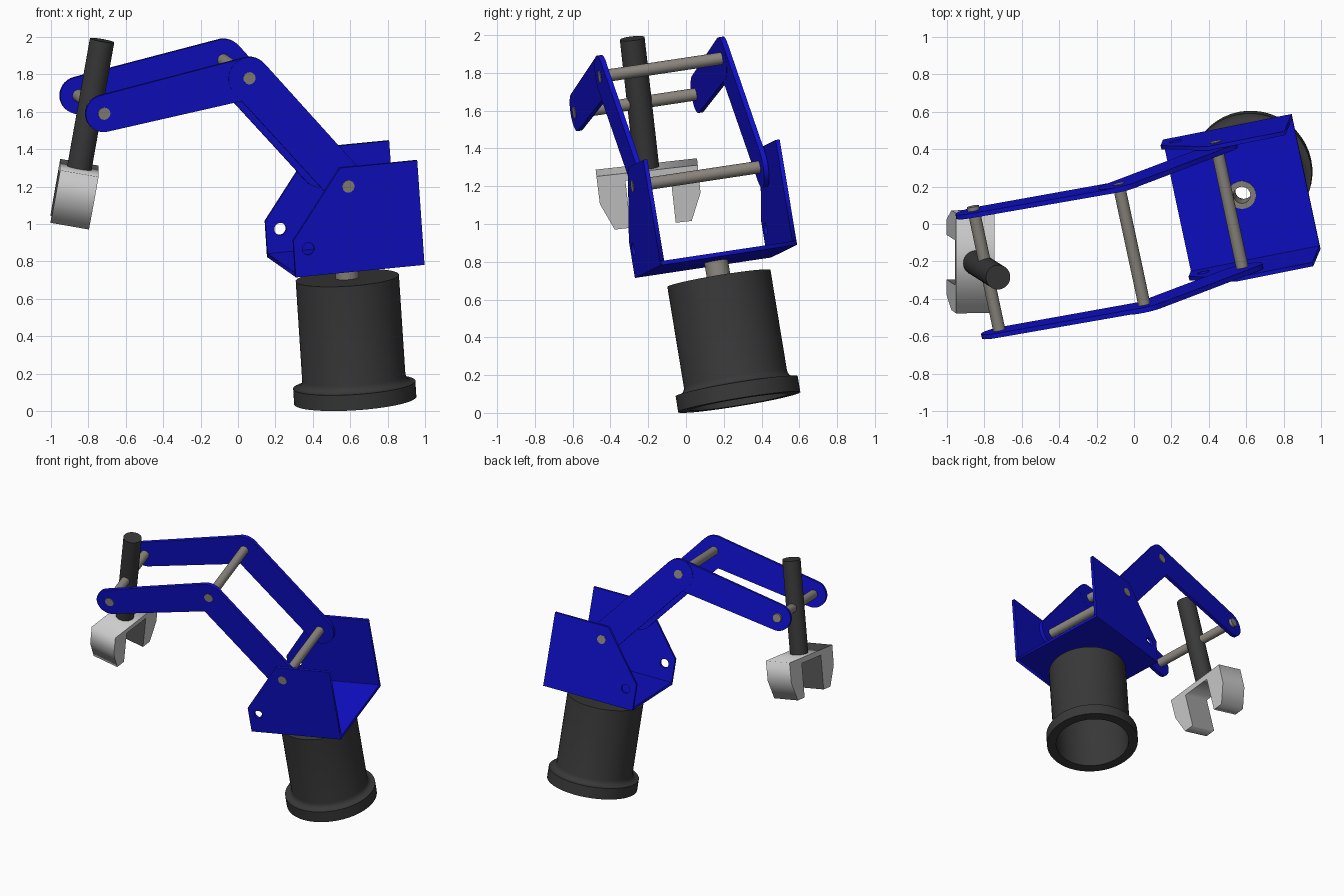
import bpy, bmesh, math
from mathutils import Matrix, Vector

if "Cube" in bpy.data.objects:
    bpy.data.objects.remove(bpy.data.objects["Cube"])


def frame(x, y, z, o):
    m = Matrix((x, y, z)).transposed().to_4x4()
    m.translation = o
    return m


# Tilted frame of the whole arm: u along the arm, v across it, w up the base
w = Vector((-0.064, -0.162, 0.985)).normalized()
u = Vector((-0.207, 0.966, 0.15)).cross(w).normalized()
v = w.cross(u)
ARM = frame(u, v, w, Vector((0.627, 0.282, 0.057)))


def material(name, rgb):
    m = bpy.data.materials.new(name)
    m.diffuse_color = (*rgb, 1)
    m.use_nodes = True
    m.node_tree.nodes["Principled BSDF"].inputs["Base Color"].default_value = m.diffuse_color
    return m


BLUE = material("blue_paint", (0.005, 0.005, 0.6))
DARK = material("dark_plastic", (0.04, 0.04, 0.04))
STEEL = material("steel", (0.26, 0.24, 0.21))


def add(name, mesh, matrix, mat=None, smooth=False):
    ob = bpy.data.objects.new(name, mesh)
    bpy.context.collection.objects.link(ob)
    ob.matrix_world = matrix
    if mat:
        mesh.materials.clear()
        mesh.materials.append(mat)
    if smooth:
        bpy.ops.object.select_all(action='DESELECT')
        ob.select_set(True)
        bpy.context.view_layer.objects.active = ob
        bpy.ops.object.shade_smooth_by_angle(angle=math.radians(35))
    return ob


def plate(name, loops, thick, matrix, mat=None):
    """Flat sheet from outlines; inner outlines become holes."""
    cu = bpy.data.curves.new(name, 'CURVE')
    cu.dimensions, cu.fill_mode, cu.extrude = '2D', 'BOTH', thick / 2
    for pts in loops:
        s = cu.splines.new('POLY')
        s.points.add(len(pts) - 1)
        for p, (a, b) in zip(s.points, pts):
            p.co = (a, b, 0, 1)
        s.use_cyclic_u = True
    tmp = bpy.data.objects.new("tmp", cu)
    bpy.context.collection.objects.link(tmp)
    dg = bpy.context.evaluated_depsgraph_get()
    mesh = bpy.data.meshes.new_from_object(tmp.evaluated_get(dg))
    bpy.data.objects.remove(tmp)
    return add(name, mesh, matrix, mat)


def lathe(name, profile, matrix, mat, closed=True, steps=48):
    """Spin an (r, z) profile around z."""
    bm = bmesh.new()
    vs = [bm.verts.new((r, 0, z)) for r, z in profile]
    es = [bm.edges.new(p) for p in zip(vs, vs[1:])]
    if closed:
        es.append(bm.edges.new((vs[-1], vs[0])))
    bmesh.ops.spin(bm, geom=vs + es, axis=(0, 0, 1), cent=(0, 0, 0),
                   angle=2 * math.pi, steps=steps)
    bmesh.ops.remove_doubles(bm, verts=bm.verts, dist=1e-5)
    bmesh.ops.recalc_face_normals(bm, faces=bm.faces)
    mesh = bpy.data.meshes.new(name)
    bm.to_mesh(mesh)
    bm.free()
    return add(name, mesh, matrix, mat, True)


def circle(c, r, n=32):
    return [(c[0] + r * math.cos(2 * math.pi * i / n),
             c[1] + r * math.sin(2 * math.pi * i / n)) for i in range(n)]


def side(y):
    """Plane of the (u, w) profile at distance y across the arm."""
    return ARM @ frame((1, 0, 0), (0, 0, 1), (0, -1, 0), (0, y, 0))


def link(p, q, rp, rq, n=16):
    """Tapered outline with a round end at each pivot."""
    a = math.atan2(q[1] - p[1], q[0] - p[0])
    t = math.acos((rp - rq) / math.dist(p, q))
    pts = []
    for c, r, a0, a1 in ((q, rq, a - t, a + t), (p, rp, a + t, a - t + 2 * math.pi)):
        pts += [(c[0] + r * math.cos(a0 + (a1 - a0) * i / n),
                 c[1] + r * math.sin(a0 + (a1 - a0) * i / n)) for i in range(n + 1)]
    return pts


# Hollow base with a filleted flange, open underneath and bored at the top
fillet = [(0.317 - 0.04 * math.sin(k * math.pi / 8),
           0.125 - 0.04 * math.cos(k * math.pi / 8)) for k in range(5)]
lathe("base_housing", [(0.262, 0), (0.328, 0), (0.328, 0.085)] + fillet +
      [(0.277, 0.665), (0.045, 0.665), (0.045, 0.635), (0.262, 0.635)], ARM, DARK)

# Hollow turntable shaft with a collar on the bracket floor
lathe("turntable_shaft", [(0.045, 0.64), (0.063, 0.64), (0.063, 0.77),
                          (0.075, 0.77), (0.075, 0.785), (0.045, 0.785)], ARM, STEEL)

# Shoulder bracket: floor and two cheeks with a hole each
plate("bracket_floor", [[(-0.354, -0.37), (0.35, -0.37), (0.35, 0.37), (-0.354, 0.37)],
                        circle((0, 0), 0.06)], 0.022,
      ARM @ Matrix.Translation((0, 0, 0.768)), BLUE)
cheek = [(-0.355, 0.757), (0.35, 0.757), (0.347, 1.324), (-0.075, 1.324), (-0.355, 0.955)]
shoulder, elbow, wrist = (-0.037, 1.22), (-0.532, 1.852), (-1.334, 1.737)
for s, label in ((-1, "front"), (1, "back")):
    plate("bracket_cheek_" + label, [cheek, circle((-0.277, 0.905), 0.033)],
          0.022, side(s * 0.362), BLUE)
    # Two links per side
    plate("lower_link_" + label, [link(shoulder, elbow, 0.11, 0.113)],
          0.027, side(s * 0.333), BLUE)
    plate("forearm_link_" + label, [link(elbow, wrist, 0.113, 0.1)],
          0.025, side(s * 0.331), BLUE)

# Pivot rods across the arm
for name, p, a, b in (("shoulder_rod", shoulder, 0.376, 0.376),
                      ("elbow_rod", elbow, 0.349, 0.349), ("wrist_rod", wrist, 0.347, 0.365)):
    lathe(name, [(0, -a), (0.033, -a), (0.033, b), (0, b)],
          ARM @ frame((1, 0, 0), (0, 0, -1), (0, 1, 0), (p[0], 0, p[1])),
          STEEL, False, 32)

# Tool frame: t along the tool post, g across the gripper jaws
t = (u * 0.242 + w * 0.97).normalized()
g = Vector((0, t.z, -t.y)).normalized()
TOOL = frame(g.cross(t), g, t, Vector((-0.848, -0.208, 1.30)))

# Tool post
lathe("tool_post", [(0, -0.015), (0.066, -0.015), (0.066, 0.697), (0, 0.697)],
      TOOL, DARK, False)

# Gripper: two jaws with a sloped outer side, joined by a bar
half = [(0.12, -0.04), (0.12, -0.295), (0.205, -0.295), (0.268, -0.15), (0.27, 0)]
plate("gripper", [half + [(-y, z) for y, z in reversed(half)]], 0.208,
      TOOL @ frame((0, 1, 0), (0, 0, 1), (1, 0, 0), (0, 0, 0)))
